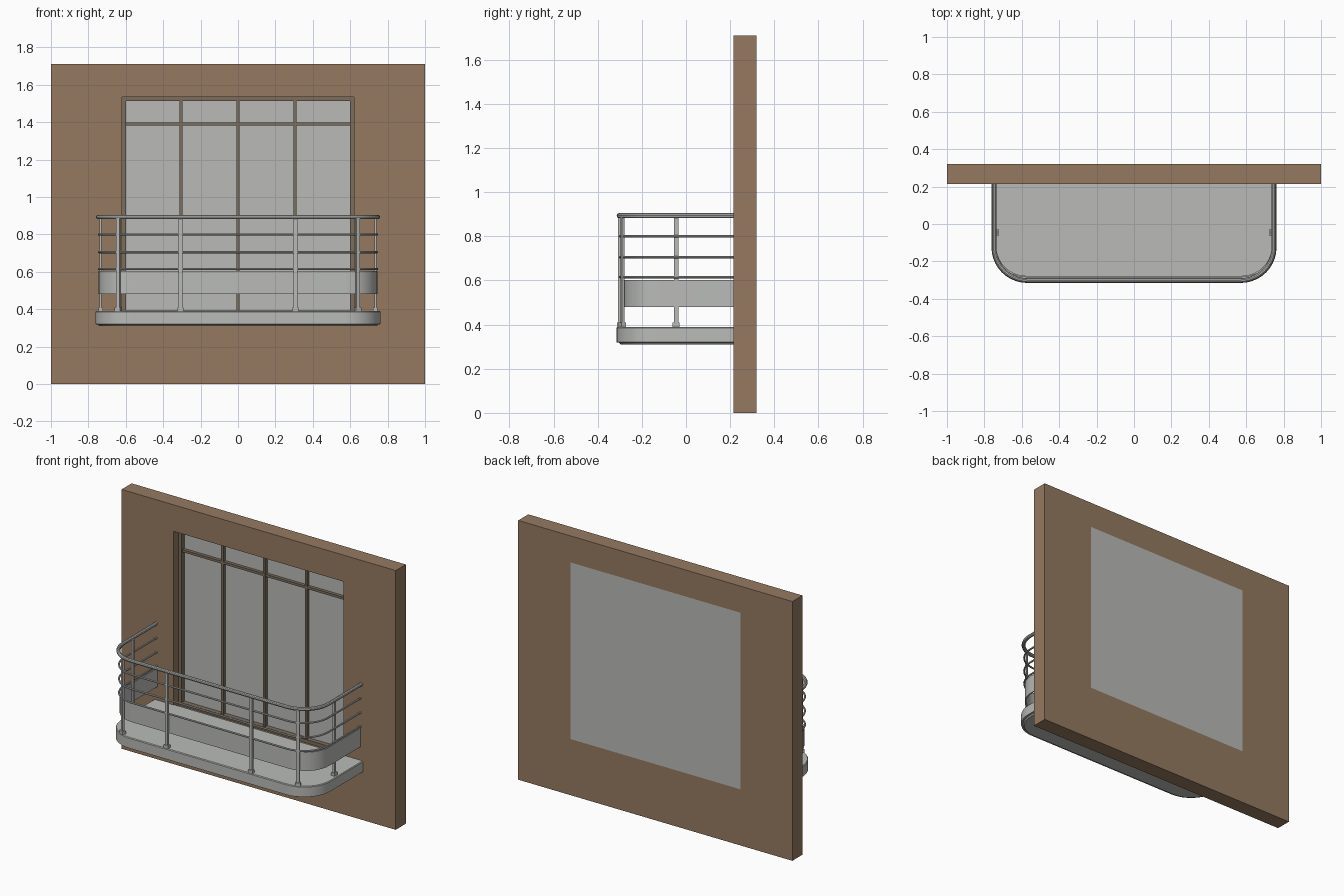
import bpy, bmesh, math
from mathutils import Matrix, Vector

cube = bpy.data.objects.get("Cube")
if cube:
    bpy.data.objects.remove(cube, do_unlink=True)


def material(name, rgb):
    m = bpy.data.materials.new(name)
    m.use_nodes = True
    m.diffuse_color = (*rgb, 1)
    m.node_tree.nodes["Principled BSDF"].inputs["Base Color"].default_value = (*rgb, 1)
    return m


BROWN = material("wall_brown", (0.30, 0.195, 0.12))
FRAME = material("frame_brown", (0.20, 0.155, 0.11))
GLASS = material("pane_grey", (0.49, 0.49, 0.48))
METAL = material("metal_grey", (0.49, 0.50, 0.48))


def finish(name, bm, mat, smooth=False):
    bmesh.ops.recalc_face_normals(bm, faces=bm.faces)
    me = bpy.data.meshes.new(name)
    bm.to_mesh(me)
    bm.free()
    me.materials.append(mat)
    ob = bpy.data.objects.new(name, me)
    bpy.context.collection.objects.link(ob)
    if smooth:
        bpy.ops.object.select_all(action='DESELECT')
        ob.select_set(True)
        bpy.context.view_layer.objects.active = ob
        bpy.ops.object.shade_smooth_by_angle(angle=math.radians(35))
    return ob


def add_box(bm, x0, x1, y0, y1, z0, z1):
    size = Matrix.Diagonal((x1 - x0, y1 - y0, z1 - z0, 1))
    mid = Matrix.Translation(((x0 + x1) / 2, (y0 + y1) / 2, (z0 + z1) / 2))
    bmesh.ops.create_cube(bm, size=1, matrix=mid @ size)


def u_path(half, front, radius, back=0.22, steps=10):
    """Plan outline: from the wall, round two corners, back to the wall."""
    pts = [(half, back)]
    for i in range(steps + 1):
        a = math.pi / 2 * i / steps
        pts.append((half - radius + radius * math.cos(a), front + radius - radius * math.sin(a)))
    return pts + [(-x, y) for x, y in reversed(pts)]


def sweep(name, path, section, mat, closed=True):
    """Sweep an (outward, z) section along a plan outline."""
    bm = bmesh.new()
    rings = []
    for i, p in enumerate(path):
        a, b = Vector(path[max(i - 1, 0)]), Vector(path[min(i + 1, len(path) - 1)])
        t = (b - a).normalized()
        if i in (0, len(path) - 1):
            t = Vector((0, -1 if i == 0 else 1))
        n = Vector((-t.y, t.x))
        rings.append([bm.verts.new((p[0] + n.x * o, p[1] + n.y * o, z)) for o, z in section])
    k = len(section)
    for r, s in zip(rings, rings[1:]):
        for j in range(k):
            bm.faces.new((r[j], r[(j + 1) % k], s[(j + 1) % k], s[j]))
    bm.faces.new(rings[0])
    bm.faces.new(rings[-1])
    return finish(name, bm, mat, True)


def round_section(r, z, n=10):
    return [(r * math.cos(2 * math.pi * i / n), z + r * math.sin(2 * math.pi * i / n)) for i in range(n)]


# Wall with a rectangular opening
W, LOW, HIGH, TOP = 0.62, 0.37, 1.535, 1.71
bm = bmesh.new()
outer = [bm.verts.new((x, 0.215, z)) for x, z in ((-1, 0), (1, 0), (1, TOP), (-1, TOP))]
inner = [bm.verts.new((x, 0.215, z)) for x, z in ((-W, LOW), (W, LOW), (W, HIGH), (-W, HIGH))]
faces = [bm.faces.new((outer[i], outer[(i + 1) % 4], inner[(i + 1) % 4], inner[i])) for i in range(4)]
ext = bmesh.ops.extrude_face_region(bm, geom=faces, use_keep_orig=True)
bmesh.ops.translate(bm, vec=(0, 0.105, 0), verts=[v for v in ext["geom"] if isinstance(v, bmesh.types.BMVert)])
finish("wall", bm, BROWN)

# Window pane, flush with the back of the wall
bm = bmesh.new()
add_box(bm, -W, W, 0.295, 0.32, LOW, HIGH)
finish("window_pane", bm, GLASS)

# Window frame
bm = bmesh.new()
T = 0.022
for s in (-1, 1):
    x = s * (W - T / 2)
    add_box(bm, x - T / 2, x + T / 2, 0.265, 0.30, LOW, HIGH)
for z in (LOW, HIGH - T):
    add_box(bm, -W + T, W - T, 0.265, 0.30, z, z + T)
finish("window_frame", bm, FRAME)

# Mullions and transom
bm = bmesh.new()
for x in (-0.305, 0, 0.305):
    add_box(bm, x - 0.008, x + 0.008, 0.272, 0.30, LOW + T, HIGH - T)
add_box(bm, -W + T, W - T, 0.274, 0.30, 1.382, 1.398)
finish("window_bars", bm, FRAME)

# Balcony slab: stacked rounded outlines with a stepped lower edge
bm = bmesh.new()
layers = [(0.02, 0.31), (0.012, 0.318), (0, 0.32), (0, 0.385), (0.004, 0.39)]
rings = [[bm.verts.new((x, y, z)) for x, y in u_path(0.762 - o, -0.315 + o, 0.19 - o)] for o, z in layers]
for r, s in zip(rings, rings[1:]):
    for i in range(len(r)):
        j = (i + 1) % len(r)
        bm.faces.new((r[i], r[j], s[j], s[i]))
bm.faces.new(rings[0])
bm.faces.new(rings[-1])
finish("balcony_slab", bm, METAL, True)

# Hand rail and thin rails
rail = u_path(0.748, -0.302, 0.18)
sweep("hand_rail", rail, round_section(0.012, 0.893), METAL)
thin = u_path(0.744, -0.298, 0.176)
for i, z in enumerate((0.615, 0.705, 0.80)):
    sweep("thin_rail_%d" % (i + 1), thin, round_section(0.006, z, 8), METAL)

# Curved apron panel
sweep("apron_panel", u_path(0.741, -0.281, 0.165),
      [(-0.004, 0.48), (0.004, 0.48), (0.004, 0.603), (-0.004, 0.603)], METAL)

# Posts with square feet, mirrored left and right
posts = {"front_post": (0.308, -0.301, 0), "corner_post": (0.64, -0.288, 0.4), "side_post": (0.735, -0.045, math.pi / 2)}
for name, (x, y, turn) in posts.items():
    for s, side in ((1, "left"), (-1, "right")):
        bm = bmesh.new()
        add_box(bm, -0.010, 0.010, -0.006, 0.006, 0.39, 0.89)
        add_box(bm, -0.016, 0.016, -0.012, 0.012, 0.388, 0.41)
        bmesh.ops.transform(bm, verts=bm.verts, matrix=Matrix.Translation((s * x, y, 0)) @ Matrix.Rotation(s * turn, 4, 'Z'))
        finish(name + "_" + side, bm, METAL)
